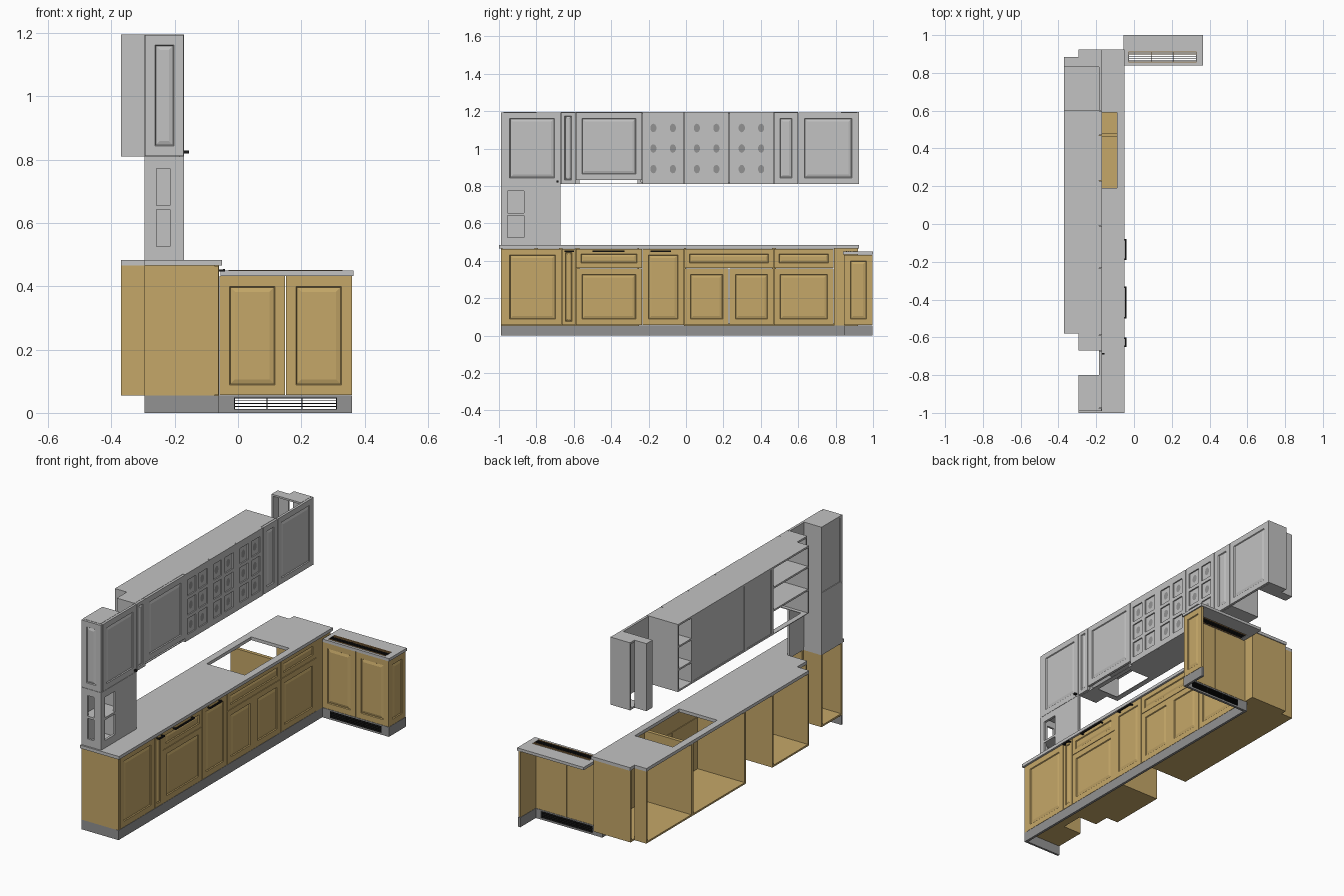
import bpy, bmesh
from mathutils import Vector

cube = bpy.data.objects.get("Cube")
if cube:
    bpy.data.objects.remove(cube, do_unlink=True)


def material(name, r, g, b):
    mat = bpy.data.materials.new(name)
    mat.use_nodes = True
    mat.diffuse_color = (r, g, b, 1)
    mat.node_tree.nodes["Principled BSDF"].inputs["Base Color"].default_value = (r, g, b, 1)
    return mat


GREY = material("light grey paint", .54, .54, .54)
TAN = material("tan wood", .56, .39, .14)
PLINTH = material("plinth grey", .29, .29, .29)
BLACK = material("black metal", .01, .01, .01)
BROWN = material("brown slat", .3, .17, .06)

# Shared levels and depths
KICK, BASE_TOP, DECK = .055, .465, .483
LOW, HIGH = .81, 1.195
BACK, STEP, NOTCH = -.37, -.295, -.18
BASE_FACE, WALL_FACE = -.06, -.17
BOARD, DOOR = .01, .014


def finish(name, mat, bm):
    bmesh.ops.recalc_face_normals(bm, faces=bm.faces)
    mesh = bpy.data.meshes.new(name)
    bm.to_mesh(mesh)
    bm.free()
    mesh.materials.append(mat)
    obj = bpy.data.objects.new(name, mesh)
    bpy.context.collection.objects.link(obj)
    return obj


def cuboid(bm, lo, hi):
    made = bmesh.ops.create_cube(bm, size=1)["verts"]
    for v in made:
        v.co = Vector([lo[i] if v.co[i] < 0 else hi[i] for i in range(3)])


def box(name, mat, x, y, z):
    bm = bmesh.new()
    cuboid(bm, (x[0], y[0], z[0]), (x[1], y[1], z[1]))
    return finish(name, mat, bm)


def place(axis, u, v, d):
    return {"x": (d, u, v), "y": (u, d, v), "z": (u, v, d)}[axis]


def lattice(name, mat, axis, us, vs, d, empty):
    """Flat board on a grid; cells whose centre satisfies empty() are left out."""
    bm = bmesh.new()
    for a, b in zip(us, us[1:]):
        for c, e in zip(vs, vs[1:]):
            if not empty((a + b) / 2, (c + e) / 2):
                bm.faces.new([bm.verts.new(place(axis, u, v, d[0]))
                              for u, v in ((a, c), (b, c), (b, e), (a, e))])
    bmesh.ops.remove_doubles(bm, verts=bm.verts, dist=.0001)
    made = bmesh.ops.extrude_face_region(bm, geom=bm.faces[:], use_keep_orig=True)["geom"]
    shift = Vector(place(axis, 0, 0, d[1] - d[0]))
    for v in made:
        if isinstance(v, bmesh.types.BMVert):
            v.co += shift
    return finish(name, mat, bm)


def door(name, mat, axis, u, v, face):
    """Framed front with a raised centre panel; x fronts face +x, y fronts face -y."""
    gap = .0015
    normal = Vector((1, 0, 0)) if axis == "x" else Vector((0, -1, 0))
    inner = face - DOOR if axis == "x" else face + DOOR
    bm = bmesh.new()
    cuboid(bm, place(axis, u[0] + gap, v[0] + gap, min(face, inner)),
           place(axis, u[1] - gap, v[1] - gap, max(face, inner)))
    bm.normal_update()
    front = [f for f in bm.faces if f.normal.dot(normal) > .9]
    size = min(u[1] - u[0], v[1] - v[0])
    for width, depth in ((min(.032, size * .25), 0), (.003, -.005), (min(.014, size * .1), .004)):
        bmesh.ops.inset_region(bm, faces=front, thickness=width, depth=depth, use_even_offset=True)
    return finish(name, mat, bm)


def carcass(name, mat, x, y, z, shelves=(), back=False, top=True, floor=True):
    box(name + " side a", mat, x, (y[0], y[0] + BOARD), z)
    box(name + " side b", mat, x, (y[1] - BOARD, y[1]), z)
    levels = list(shelves) + ([z[0]] if floor else []) + ([z[1] - BOARD] if top else [])
    for i, level in enumerate(levels):
        box(f"{name} board {i}", mat, x, y, (level, level + BOARD))
    if back:
        box(name + " back", mat, (x[0] + .004, x[0] + BOARD), y, z)


# Worktop with sink opening, pipe recess and stepped corners
def off_worktop(x, y):
    sink = -.33 < x < -.09 and .19 < y < .59
    pipe = x < NOTCH and -.8 < y < -.67
    return sink or pipe or (x < STEP and (y < -.58 or y > .885))


lattice("worktop", GREY, "z", [BACK, -.33, STEP, NOTCH, -.09, -.05],
        [-1, -.8, -.67, -.58, .19, .59, .885, .925], (BASE_TOP, DECK), off_worktop)

# Base carcasses
base_z = (KICK, BASE_TOP)
base_front = BASE_FACE - DOOR
carcass("end base", TAN, (STEP, base_front), (-.99, -.8), base_z, top=False)
carcass("recess base", TAN, (NOTCH, base_front), (-.8, -.67), base_z, top=False)
carcass("narrow base", TAN, (STEP, base_front), (-.67, -.58), base_z, top=False)
carcass("oven base", TAN, (BACK, base_front), (-.58, -.25), base_z, top=False)
carcass("sink base", TAN, (BACK, base_front), (-.01, .47), base_z, top=False)
box("corner base side", TAN, (BACK, base_front), (.47, .48), base_z)
lattice("corner base floor", TAN, "z", [BACK, STEP, base_front], [.47, .885, .92],
        (KICK, KICK + BOARD), lambda x, y: x < STEP and y > .885)
box("corner base step", TAN, (BACK, STEP), (.875, .885), base_z)
box("corner base end", TAN, (STEP, BASE_FACE), (.91, .92), base_z)
box("corner filler", TAN, (base_front, BASE_FACE), (.79, .92), base_z)

# Base fronts: full doors, then drawers above doors
SPLIT = .36
for i, span in enumerate([(-.976, -.665), (-.665, -.59), (-.235, -.01)]):
    door(f"base door {i}", TAN, "x", span, base_z, BASE_FACE)
for i, span in enumerate([(-.59, -.235), (-.01, .47), (.47, .79)]):
    door(f"drawer {i}", TAN, "x", span, (SPLIT, BASE_TOP), BASE_FACE)
for i, span in enumerate([(-.59, -.235), (-.01, .23), (.23, .47), (.47, .79)]):
    door(f"lower door {i}", TAN, "x", span, (KICK, SPLIT), BASE_FACE)
door("base end panel", TAN, "y", (STEP, BASE_FACE), base_z, -.99)

# Handles: bar on two posts
for i, (a, b) in enumerate([(-.65, -.6), (-.5, -.33), (-.19, -.08)]):
    box(f"handle {i}", BLACK, (-.048, -.041), (a, b), (.446, .454))
    for end in (a, b - .008):
        box(f"handle post {i}", BLACK, (BASE_FACE, -.045), (end, end + .008), (.447, .453))
box("wall knob", BLACK, (WALL_FACE, -.155), (-.692, -.682), (.819, .829))

# Plinths
box("plinth", PLINTH, (base_front, BASE_FACE), (-.99, .86), (0, KICK))
box("plinth end", PLINTH, (STEP, BASE_FACE), (-.99, -.978), (0, KICK))

# Short return unit, open at the back
RETURN, SIDE, RETURN_TOP = .845, .36, .433
lattice("return plinth", PLINTH, "y", [BASE_FACE, -.012, .312, SIDE], [0, .01, .048, KICK],
        (RETURN, RETURN + DOOR), lambda x, z: -.012 < x < .312 and .01 < z < .048)
box("return plinth side", PLINTH, (SIDE - DOOR, SIDE), (RETURN, .998), (0, KICK))
door("return door left", TAN, "y", (BASE_FACE, .15), (KICK, RETURN_TOP), RETURN)
door("return door right", TAN, "y", (.15, SIDE), (KICK, RETURN_TOP), RETURN)
door("return side", TAN, "x", (RETURN, .998), (KICK, RETURN_TOP), SIDE)
lattice("return worktop", GREY, "z", [-.055, -.03, .33, .365], [.84, .855, .912, 1],
        (RETURN_TOP, .449), lambda x, y: -.03 < x < .33 and .855 < y < .912)

# Ventilation grilles
for i in range(5):
    z = .01 + i * .009
    box(f"plinth grille bar {i}", BLACK, (-.012, .312), (RETURN, .857), (z, z + .0025))
for i, x in enumerate((-.012, .09, .2, .309)):
    box(f"plinth grille upright {i}", BLACK, (x, x + .003), (RETURN, .857), (.01, .048))
for i in range(6):
    y = .855 + i * .0104
    edge = i in (0, 4, 5)
    box(f"top grille slat {i}", BROWN if edge else BLACK, (-.03, .33),
        (y, y + (.005 if edge else .0025)), (.436, .451))
for i, x in enumerate((-.03, .09, .21, .327)):
    box(f"top grille cross {i}", BLACK, (x, x + .003), (.855, .912), (.436, .45))

# Wall carcasses
wall_z = (LOW, HIGH)
wall_front = WALL_FACE - DOOR
carcass("open wall unit", GREY, (BACK, wall_front), (.47, .6), wall_z, (.93, 1.06))
carcass("glazed wall unit", GREY, (BACK, wall_front), (-.01, .47), wall_z, back=True)
carcass("single glazed unit", GREY, (BACK, wall_front), (-.25, -.01), wall_z, back=True)
carcass("hood unit", GREY, (BACK, wall_front), (-.58, -.25), wall_z, (.94, 1.07), floor=False)
lattice("hood floor", GREY, "z", [BACK, -.34, -.21, wall_front], [-.58, -.55, -.28, -.25],
        (LOW, LOW + .004), lambda x, y: -.34 < x < -.21 and -.55 < y < -.28)
carcass("narrow wall unit", GREY, (STEP, wall_front), (-.67, -.58), wall_z)
carcass("tall wall unit", GREY, (STEP, wall_front), (-.976, -.8), wall_z, back=True)

# Corner end of the wall run, stepped round the wall
for level in (LOW, HIGH - BOARD):
    lattice("corner wall board", GREY, "z", [BACK, STEP, wall_front], [.83, .885, .92],
            (level, level + BOARD), lambda x, y: x < STEP and y > .885)
box("corner wall end", GREY, (STEP, WALL_FACE), (.915, .925), wall_z)
box("corner wall step", GREY, (BACK, STEP), (.877, .885), wall_z)
box("corner wall back", GREY, (BACK, BACK + BOARD), (.83, .885), wall_z)

# Wall fronts
for i, span in enumerate([(-.976, -.67), (-.67, -.59), (.47, .6), (.6, .92)]):
    door(f"wall door {i}", GREY, "x", span, wall_z, WALL_FACE)
door("hood door", GREY, "x", (-.59, -.235), (LOW + .02, HIGH), WALL_FACE)
door("wall end panel", GREY, "y", (STEP, WALL_FACE), wall_z, -.99)

# Glazed doors: bars, recessed panes and an oval on each pane
for n, (a, b) in enumerate([(-.235, -.01), (-.01, .23), (.23, .47)]):
    mid, half = (a + b) / 2, .038
    centres = [(mid + s * .052, z) for s in (-1, 1) for z in (.89, 1.0, 1.11)]
    us = [a + .0015] + [mid + s * .052 + t * half for s in (-1, 1) for t in (-1, 1)] + [b - .0015]
    vs = [LOW] + [z + t * .045 for z in (.89, 1.0, 1.11) for t in (-1, 1)] + [HIGH]
    lattice(f"glazed door {n}", GREY, "x", us, vs, (wall_front, WALL_FACE),
            lambda u, v: any(abs(u - p) < .01 and abs(v - q) < .01 for p, q in centres))
    box(f"pane {n}", GREY, (wall_front, wall_front + .007), (a + .01, b - .01), (LOW + .01, HIGH - .01))
    bm = bmesh.new()
    for u, v in centres:
        ring = bmesh.ops.create_circle(bm, cap_ends=True, segments=10, radius=1)["verts"]
        for p in ring:
            p.co = Vector((wall_front + .008, u + p.co.x * .017, v + p.co.y * .023))
    ovals = finish(f"pane ovals {n}", PLINTH, bm)

# Display unit on the worktop with corner openings and a shelf
low_z = [DECK, .525, .642, .655, .772, LOW]


def window_row(z):
    return .525 < z < .642 or .655 < z < .772


lattice("display front", GREY, "x", [-.99, -.955, -.865, -.67], low_z, (wall_front, WALL_FACE),
        lambda y, z: -.955 < y < -.865 and window_row(z))
lattice("display end", GREY, "y", [STEP, -.257, -.214, WALL_FACE], low_z, (-.99, -.978),
        lambda x, z: -.257 < x < -.214 and window_row(z))
carcass("display body", GREY, (STEP, wall_front), (-.81, -.8), (DECK, LOW))
box("display back", GREY, (STEP, STEP + BOARD), (-.978, -.8), (DECK, LOW))
box("display shelf", GREY, (STEP, wall_front), (-.978, -.8), (.643, .653))
